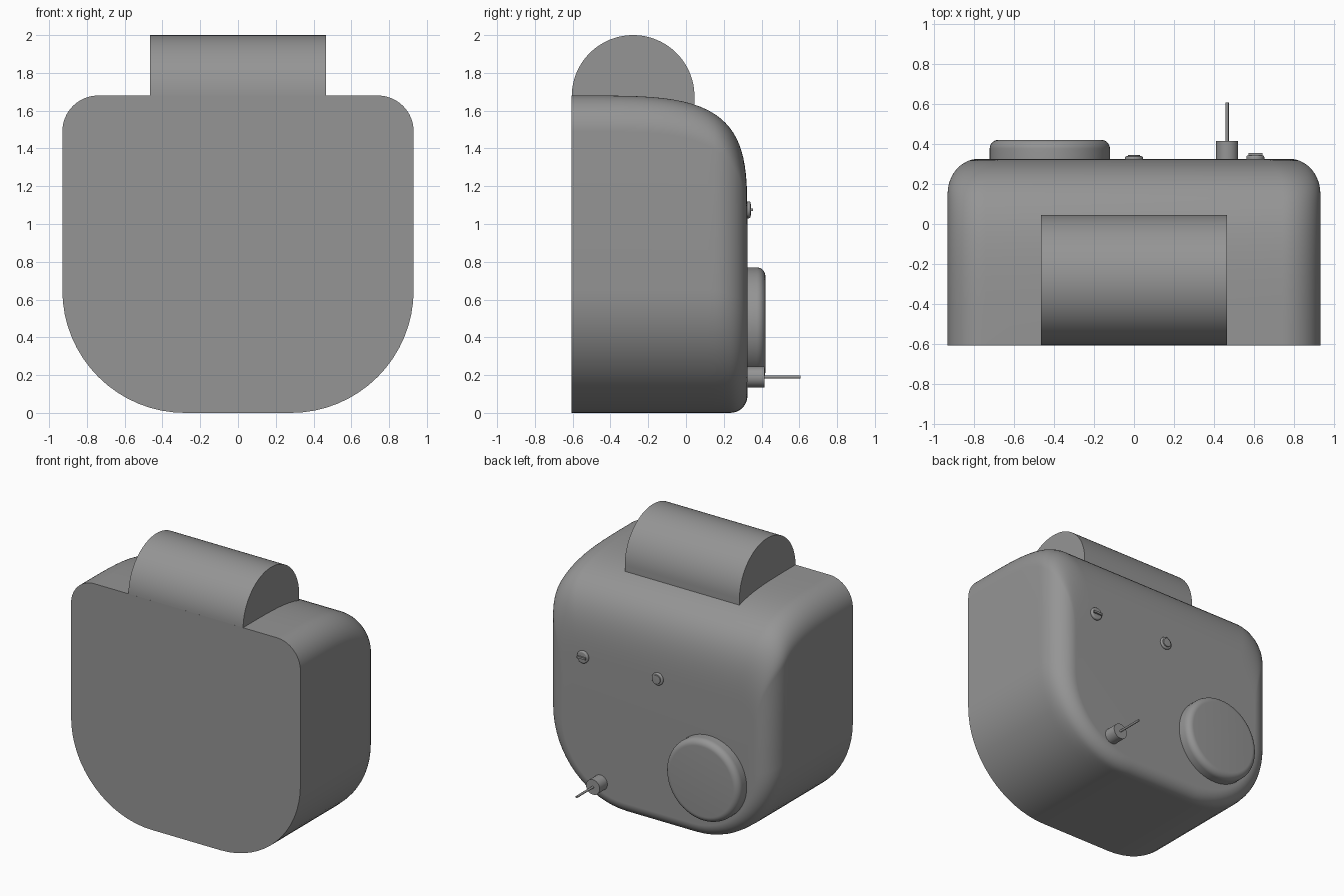
import bpy, bmesh, math
from mathutils import Matrix, Vector

if "Cube" in bpy.data.objects:
    bpy.data.objects.remove(bpy.data.objects["Cube"])

grey = bpy.data.materials.new("grey_plastic")
grey.diffuse_color = (0.3, 0.3, 0.3, 1)
grey.use_nodes = True
grey.node_tree.nodes["Principled BSDF"].inputs["Base Color"].default_value = grey.diffuse_color

FRONT, BACK = -0.605, 0.325


def finish(name, bm, angle=35):
    bmesh.ops.recalc_face_normals(bm, faces=bm.faces)
    me = bpy.data.meshes.new(name)
    bm.to_mesh(me)
    bm.free()
    ob = bpy.data.objects.new(name, me)
    bpy.context.collection.objects.link(ob)
    me.materials.append(grey)
    bpy.ops.object.select_all(action='DESELECT')
    bpy.context.view_layer.objects.active = ob
    ob.select_set(True)
    bpy.ops.object.shade_smooth_by_angle(angle=math.radians(angle))
    return ob


def loft(name, rings, angle=35):
    """Skin a list of equal-length point rings and cap both ends."""
    bm = bmesh.new()
    rows = [[bm.verts.new(p) for p in ring] for ring in rings]
    n = len(rows[0])
    for a, b in zip(rows, rows[1:]):
        for i in range(n):
            j = (i + 1) % n
            bm.faces.new((a[i], a[j], b[j], b[i]))
    bm.faces.new(rows[0])
    bm.faces.new(rows[-1])
    return finish(name, bm, angle)


def outline(y, half, bottom, top, r_low, r_high, seg=16):
    """Rounded rectangle in the xz plane, different radii low and high."""
    pts = []
    for sx, z, sz, r, start in ((1, bottom, 1, r_low, -90), (1, top, -1, r_high, 0),
                                (-1, top, -1, r_high, 90), (-1, bottom, 1, r_low, 180)):
        for k in range(seg + 1):
            a = math.radians(start + 90 * k / seg)
            pts.append((sx * (half - r) + r * math.cos(a), y, z + sz * r + r * math.sin(a)))
    return pts


def inset(y, depth, size, power):
    """Superelliptic rounding that reaches 'size' at the back plane."""
    u = min(1, max(0, (y - BACK + depth) / depth))
    return size * (1 - (1 - u ** power) ** (1 / power))


# Housing: flat front, crowned top, rounded back edge
rings, steps = [], 28
for i in range(steps + 1):
    y = BACK - (BACK - FRONT) * (1 - i / steps) ** 3
    side = inset(y, 0.175, 0.155, 2)
    low = inset(y, 0.09, 0.09, 2)
    high = inset(y, BACK - FRONT, 0.73, 4)
    rings.append(outline(y, 0.93 - side, low, 1.68 - high, 0.65 - side, 0.19 - 0.3 * side))
loft("housing", rings, 40)

# Half-round drum sunk into the top
R, CY, CZ = 0.325, -0.28, 1.675
profile = [(CY + R * math.cos(math.pi * k / 48), CZ + R * math.sin(math.pi * k / 48))
           for k in range(49)]
profile += [(CY - R + 0.05, 1.6), (CY + R, 1.58)]
loft("top_drum", [[(x, y, z) for y, z in profile] for x in (-0.465, 0.465)])


def disc(name, x, z, radius, y0, y1, rounding=0.0, seg=48):
    """Round part on the back, with an optional rounded rim."""
    steps = [(y0, radius)]
    if rounding:
        for k in range(9):
            a = math.pi / 2 * k / 8
            steps.append((y1 - rounding + rounding * math.sin(a),
                          radius - rounding + rounding * math.cos(a)))
    else:
        steps.append((y1, radius))
    return loft(name, [[(x + r * math.cos(2 * math.pi * k / seg), y,
                         z + r * math.sin(2 * math.pi * k / seg)) for k in range(seg)]
                       for y, r in steps])


# Round cover, cable plug and cable
disc("round_cover", -0.42, 0.47, 0.30, 0.30, 0.42, 0.045, 64)
disc("cable_plug", 0.465, 0.19, 0.055, 0.28, 0.415)
disc("cable", 0.465, 0.19, 0.008, 0.40, 0.605, 0, 16)

# Push button: collar with a slightly raised cap
disc("button_collar", 0.0, 1.075, 0.045, 0.30, 0.338, 0.008)
disc("button_cap", 0.0, 1.075, 0.031, 0.32, 0.345, 0.003)

# Turning knob: collar with a slim grip bar
disc("knob_collar", 0.605, 1.075, 0.045, 0.30, 0.342, 0.01)
bm = bmesh.new()
bmesh.ops.create_cube(bm, size=1, matrix=Matrix.Translation(Vector((0.605, 0.337, 1.075)))
                      @ Matrix.Diagonal((0.07, 0.034, 0.014, 1)))
finish("knob_grip", bm)
